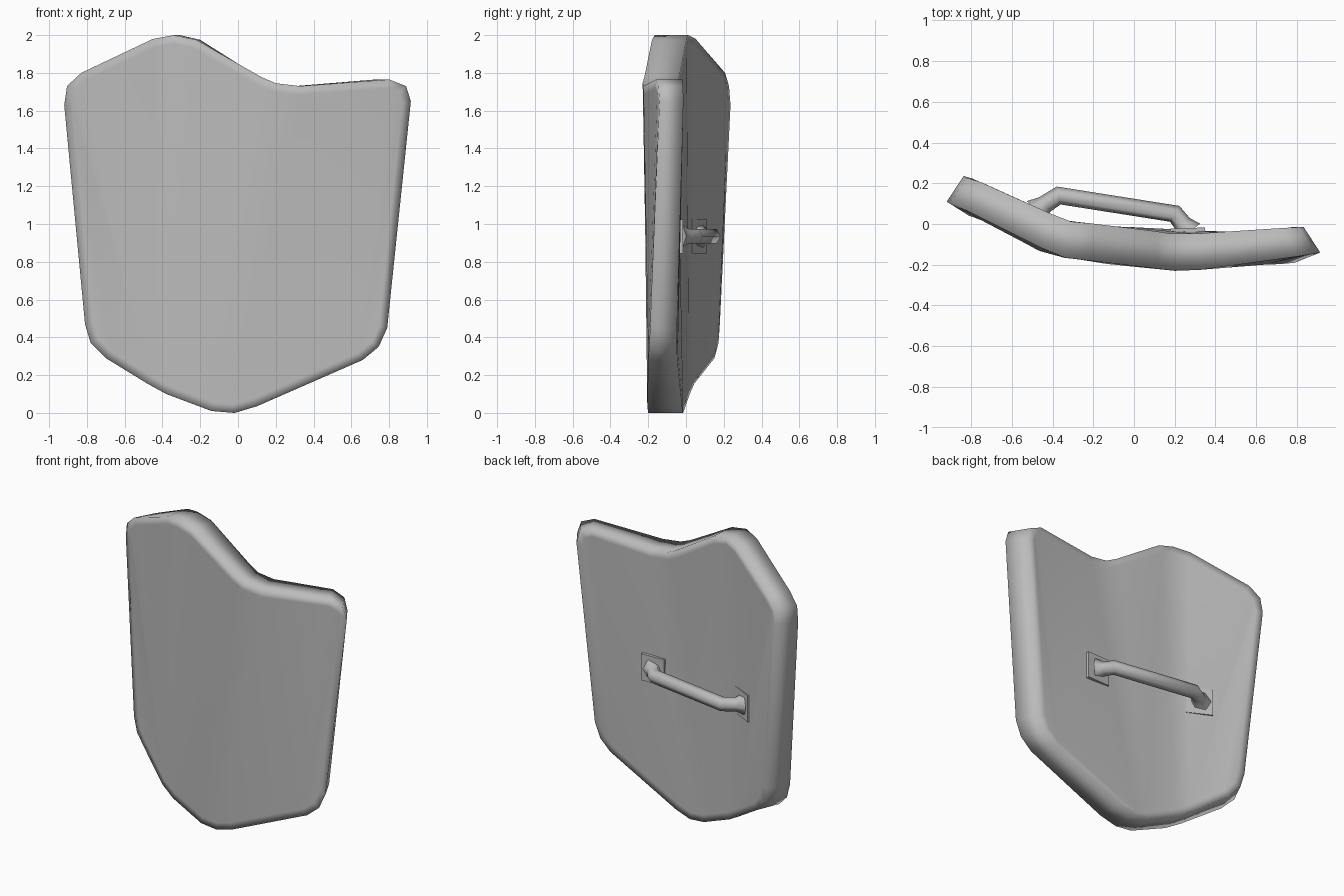
import bpy, bmesh, math
from mathutils import Vector

if "Cube" in bpy.data.objects:
    bpy.data.objects.remove(bpy.data.objects["Cube"])

grey = bpy.data.materials.new("plain grey")
grey.use_nodes = True
COLOUR = (0.5, 0.5, 0.5, 1)
grey.diffuse_color = COLOUR
grey.node_tree.nodes["Principled BSDF"].inputs["Base Color"].default_value = COLOUR


def add_object(name, bm):
    bmesh.ops.recalc_face_normals(bm, faces=bm.faces[:])
    mesh = bpy.data.meshes.new(name)
    bm.to_mesh(mesh)
    bm.free()
    mesh.materials.append(grey)
    obj = bpy.data.objects.new(name, mesh)
    bpy.context.collection.objects.link(obj)
    return obj


# Front rim of the shield, both chains running from -x to +x
TOP = [(-.92, .11, 1.63), (-.905, .10, 1.73), (-.83, .07, 1.8), (-.45, -.12, 1.98),
       (-.34, -.165, 2), (-.22, -.18, 1.975), (.12, -.22, 1.78), (.2, -.23, 1.745),
       (.33, -.225, 1.73), (.8, -.16, 1.765), (.89, -.145, 1.73), (.915, -.14, 1.65)]
BOTTOM = [(-.81, .04, .47), (-.78, .03, .37), (-.7, 0, .29), (-.48, -.125, .155),
          (-.38, -.155, .1), (-.14, -.195, .01), (-.02, -.2, 0), (.1, -.205, .035),
          (.66, -.2, .28), (.745, -.195, .35), (.79, -.19, .45)]
# Which chain advances next while zipping them together into creased panels
ZIP = "BBBTTTTBTBTTBTBBTTTBB"


def back_of(p):
    x, y, z = p
    return (x * 0.91, y + 0.185 - 0.07 * x * x, z)


def panel(bm, top, bottom):
    faces, t, b = [], 0, 0
    for step in ZIP:
        if step == "T":
            faces.append(bm.faces.new((top[t], top[t + 1], bottom[b])))
            t += 1
        else:
            faces.append(bm.faces.new((top[t], bottom[b + 1], bottom[b])))
            b += 1
    return faces


def build_shield():
    bm = bmesh.new()
    sides, loops = [], []
    for place in (lambda p: p, back_of):
        top = [bm.verts.new(place(p)) for p in TOP]
        bottom = [bm.verts.new(place(p)) for p in BOTTOM]
        sides.append(panel(bm, top, bottom))
        loops.append(top + bottom[::-1])
    front, back = loops
    # rim wall
    for i in range(len(front)):
        j = (i + 1) % len(front)
        bm.faces.new((front[i], front[j], back[j], back[i]))
    bmesh.ops.recalc_face_normals(bm, faces=bm.faces[:])
    # narrow border that keeps the soft edge close to the rim
    for faces in sides:
        bmesh.ops.inset_region(bm, faces=faces, thickness=0.045, use_even_offset=True)
    for f in bm.faces:
        f.smooth = True
    return add_object("shield_body", bm)


build_shield()


# Grip: a six-sided bar bent at both ends, flared where it meets the plates
def build_grip(path, radii, sides=6):
    bm = bmesh.new()
    pts = [Vector(p) for p in path]
    rings = []
    for i, p in enumerate(pts):
        before = (p - pts[i - 1]).normalized() if i else Vector()
        after = (pts[i + 1] - p).normalized() if i < len(pts) - 1 else Vector()
        tangent = (before + after).normalized()
        up = Vector((0, 0, 1))
        across = tangent.cross(up).normalized()
        ring = []
        for k in range(sides):
            a = math.tau * k / sides
            ring.append(bm.verts.new(p + radii[i] * (across * math.cos(a) + up * math.sin(a))))
        rings.append(ring)
    for r, s in zip(rings, rings[1:]):
        for k in range(sides):
            n = (k + 1) % sides
            bm.faces.new((r[k], r[n], s[n], s[k])).smooth = True
    bm.faces.new(rings[0])
    bm.faces.new(rings[-1])
    return add_object("grip", bm)


Z = 0.935
build_grip([(-.48, .06, Z), (-.44, .095, Z), (-.37, .14, Z),
            (.2, .05, Z), (.24, 0, Z), (.27, -.04, Z)],
           [.07, .045, .045, .045, .045, .07])


# Square mounting plates lying against the back of the shield
def build_plate(name, centre, angle):
    bm = bmesh.new()
    bmesh.ops.create_cube(bm, size=1)
    bmesh.ops.scale(bm, vec=(0.17, 0.02, 0.18), verts=bm.verts[:])
    obj = add_object(name, bm)
    obj.location = centre
    obj.rotation_euler.z = math.radians(angle)


build_plate("right_plate", (-.47, .063, Z), -27)
build_plate("left_plate", (.265, -.03, Z), 2)
